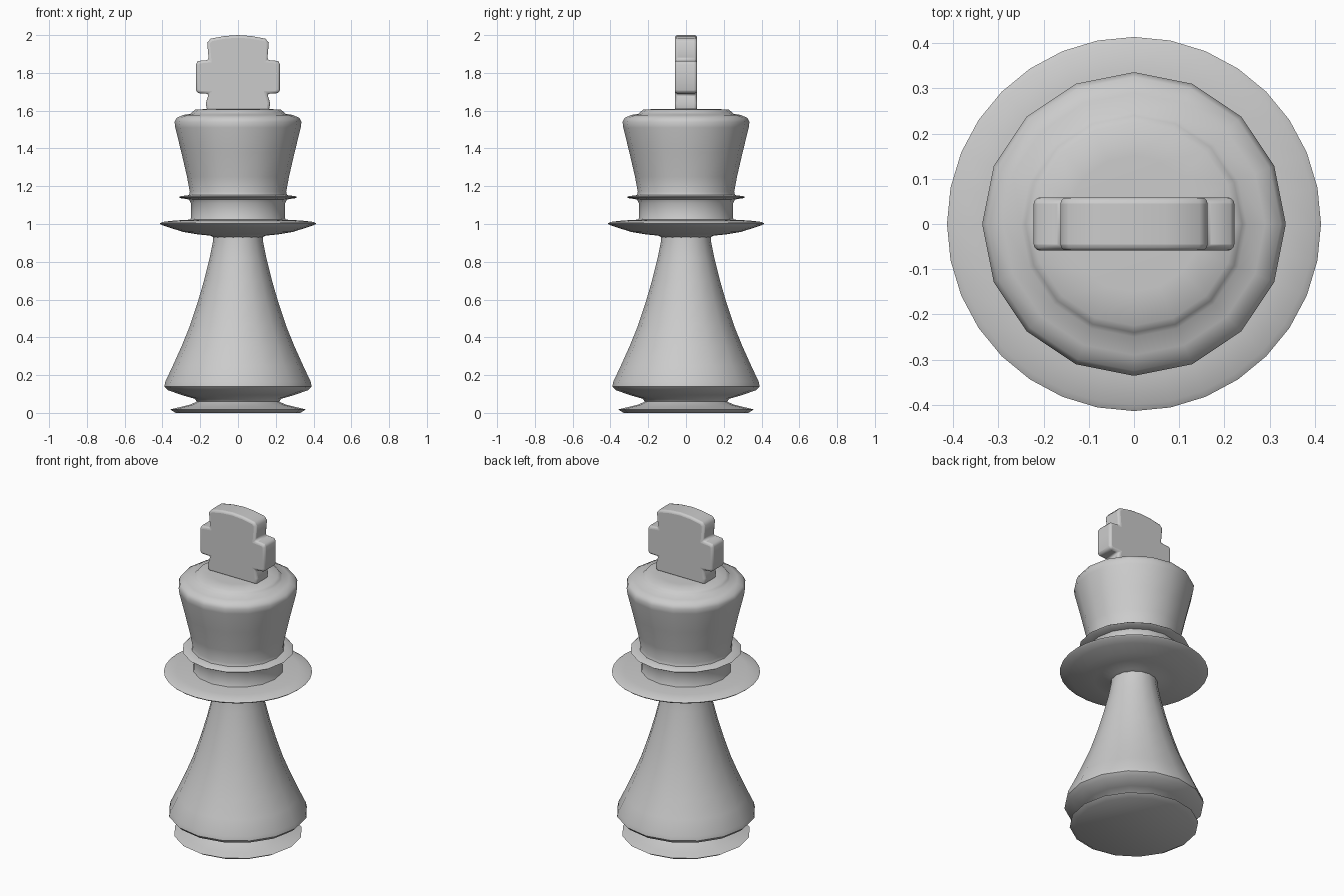
import bpy, bmesh, math

if "Cube" in bpy.data.objects:
    bpy.data.objects.remove(bpy.data.objects["Cube"])


def finish(bm, name, angle):
    bmesh.ops.recalc_face_normals(bm, faces=bm.faces)
    mesh = bpy.data.meshes.new(name)
    bm.to_mesh(mesh)
    bm.free()
    obj = bpy.data.objects.new(name, mesh)
    bpy.context.collection.objects.link(obj)
    bpy.ops.object.select_all(action='DESELECT')
    obj.select_set(True)
    bpy.context.view_layer.objects.active = obj
    bpy.ops.object.shade_smooth_by_angle(angle=math.radians(angle))
    return obj


def lathe(name, profile, sides):
    """Turn an (r, z) profile into a capped solid of revolution."""
    bm = bmesh.new()
    rings = []
    for r, z in profile:
        rings.append([bm.verts.new((r * math.cos(2 * math.pi * i / sides),
                                    r * math.sin(2 * math.pi * i / sides), z))
                      for i in range(sides)])
    for a, b in zip(rings, rings[1:]):
        for i in range(sides):
            j = (i + 1) % sides
            bm.faces.new((a[i], a[j], b[j], b[i]))
    bm.faces.new(rings[0][::-1])
    bm.faces.new(rings[-1])
    return finish(bm, name, 50)


# Flared foot and tapering body
lathe("body", [(0.33, 0.0), (0.36, 0.018), (0.31, 0.03), (0.25, 0.045),
               (0.218, 0.06), (0.23, 0.075), (0.30, 0.095), (0.37, 0.12),
               (0.39, 0.14), (0.385, 0.165), (0.345, 0.25), (0.30, 0.35),
               (0.255, 0.46), (0.215, 0.58), (0.18, 0.70), (0.15, 0.82),
               (0.132, 0.91), (0.13, 0.97)], 16)

# Wide flange under the head
lathe("flange", [(0.12, 0.925), (0.145, 0.938), (0.22, 0.946), (0.29, 0.958),
                 (0.36, 0.98), (0.405, 0.995), (0.414, 1.003), (0.40, 1.011),
                 (0.34, 1.018), (0.24, 1.024)], 32)

# Neck, thin ring and flaring head with a raised cap
lathe("head", [(0.26, 1.01), (0.25, 1.03), (0.25, 1.11), (0.26, 1.13),
               (0.305, 1.137), (0.312, 1.142), (0.305, 1.147), (0.26, 1.153),
               (0.255, 1.17), (0.27, 1.25), (0.30, 1.38), (0.332, 1.51),
               (0.336, 1.54), (0.325, 1.562), (0.29, 1.577), (0.25, 1.584),
               (0.24, 1.595), (0.225, 1.606), (0.15, 1.609)], 16)

# Cross finial: mirrored outline, extruded and rounded
half = [(0.165, 1.60), (0.17, 1.64), (0.155, 1.69), (0.215, 1.692),
        (0.222, 1.71), (0.222, 1.845), (0.213, 1.863), (0.155, 1.868),
        (0.163, 1.96), (0.145, 1.981), (0.07, 1.995), (0.0, 2.0)]
outline = half + [(-x, z) for x, z in half[-2::-1]]
bm = bmesh.new()
face = bm.faces.new([bm.verts.new((x, -0.059, z)) for x, z in outline])
ext = bmesh.ops.extrude_face_region(bm, geom=[face])
bmesh.ops.translate(bm, vec=(0, 0.118, 0),
                    verts=[v for v in ext["geom"] if isinstance(v, bmesh.types.BMVert)])
cross = finish(bm, "cross", 60)
bevel = cross.modifiers.new("rounding", 'BEVEL')
bevel.width = 0.014
bevel.segments = 3
bevel.limit_method = 'ANGLE'
bevel.angle_limit = math.radians(60)
